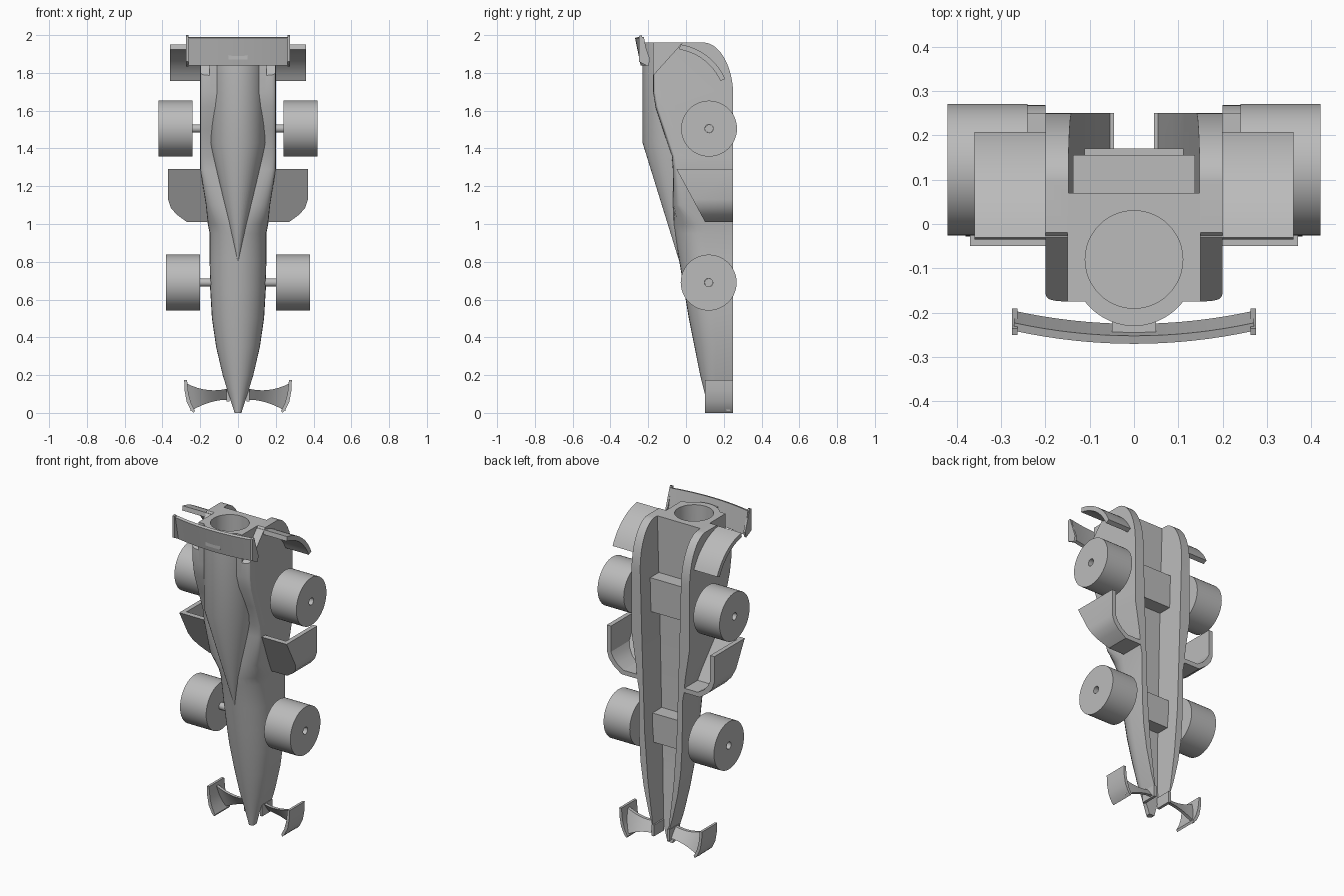
import bpy, bmesh
from math import sin, cos, pi, radians

cube = bpy.data.objects.get("Cube")
if cube:
    bpy.data.objects.remove(cube)

grey = bpy.data.materials.new("plain_grey")
grey.use_nodes = True
grey.diffuse_color = (0.5, 0.5, 0.5, 1)
grey.node_tree.nodes["Principled BSDF"].inputs["Base Color"].default_value = (0.5, 0.5, 0.5, 1)


def loft(name, rings, closed=False, smooth=True):
    """Skin a list of equal-length rings; cap the ends or join last to first."""
    bm = bmesh.new()
    rows = [[bm.verts.new(p) for p in ring] for ring in rings]
    n = len(rows[0])
    pairs = list(zip(rows, rows[1:])) + ([(rows[-1], rows[0])] if closed else [])
    for a, b in pairs:
        for i in range(n):
            j = (i + 1) % n
            bm.faces.new((a[i], a[j], b[j], b[i]))
    if not closed:
        bm.faces.new(rows[0])
        bm.faces.new(rows[-1])
    bmesh.ops.recalc_face_normals(bm, faces=bm.faces)
    mesh = bpy.data.meshes.new(name)
    bm.to_mesh(mesh)
    bm.free()
    mesh.materials.append(grey)
    ob = bpy.data.objects.new(name, mesh)
    bpy.context.collection.objects.link(ob)
    if smooth:
        shade(ob)
    return ob


def activate(ob):
    bpy.ops.object.select_all(action='DESELECT')
    ob.select_set(True)
    bpy.context.view_layer.objects.active = ob


def shade(ob):
    activate(ob)
    bpy.ops.object.shade_smooth_by_angle(angle=radians(25))


def cut(ob, cutter):
    """Subtract the cutter and remove it."""
    activate(ob)
    mod = ob.modifiers.new("cut", 'BOOLEAN')
    mod.operation, mod.solver, mod.object = 'DIFFERENCE', 'EXACT', cutter
    bpy.ops.object.modifier_apply(modifier=mod.name)
    bpy.data.objects.remove(cutter)


def across(name, profile, x0, x1, **kw):
    """Prism along x from a (y, z) profile."""
    return loft(name, [[(x, y, z) for y, z in profile] for x in (x0, x1)], **kw)


def box(name, x0, x1, y0, y1, z0, z1):
    return across(name, [(y0, z0), (y1, z0), (y1, z1), (y0, z1)], x0, x1)


def circle(r, n=48):
    return [(r * cos(2 * pi * i / n), r * sin(2 * pi * i / n)) for i in range(n)]


def bore(name, y, r, z0, z1):
    return loft(name, [[(a, y + b, z) for a, b in circle(r)] for z in (z0, z1)])


# Main body: rounded nose growing into a boxy rear
FLOOR = 0.25


def body_ring(z, w, top, e):
    s = min(top + (w if e > 0.9 else 0.06), FLOOR - 0.03)
    arc = []
    for i in range(17):
        t = pi * i / 16
        c = cos(t)
        x = w * abs(c) ** e * (1 if c > 0 else -1) if abs(c) > 1e-6 else 0
        arc.append((x, s - (s - top) * max(sin(t), 0) ** e, z))
    return [(w, FLOOR, z)] + arc + [(-w, FLOOR, z)]


sections = [(0, .018, .12, 1), (.05, .034, .11, 1), (.1, .05, .10, 1), (.2, .081, .075, 1),
            (.35, .116, .045, 1), (.5, .138, .015, 1), (.65, .147, -.01, 1), (.8, .15, -.035, 1),
            (.95, .15, -.06, 1), (1.0, .16, -.07, .95), (1.1, .17, -.07, .6), (1.29, .2, -.07, .3),
            (1.36, .2, -.075, .2), (1.5, .2, -.122, .2), (1.62, .2, -.162, .2),
            (1.7, .2, -.175, .2), (1.96, .2, -.175, .2)]
body = loft("body", [body_ring(*s) for s in sections], smooth=False)

# Open tapered channel along the underside
channel = [(-.1, .05, .165), (.1, .05, .15), (.4, .088, .1), (.69, .11, .08), (1.3, .13, .07), (2.1, .152, .07)]
cut(body, loft("channel_cutter", [[(w, f, z), (w, .4, z), (-w, .4, z), (-w, f, z)]
                                  for z, w, f in channel], smooth=False))

# Rounded rear corner, shoulder chamfers and rear bore
corner = [(.09 + .16 * sin(t * pi / 24), 1.68 + .281 * cos(t * pi / 24)) for t in range(13)]
cut(body, across("corner_cutter", corner + [(.4, 1.68), (.4, 2.1), (.09, 2.1)], -.5, .5, smooth=False))
for side in (1, -1):
    cut(body, across("shoulder_cutter", [(-.19, 1.77), (-.01, 1.97), (-.01, 2.1), (-.3, 2.1), (-.3, 1.77)],
                     .15 * side, .4 * side, smooth=False))
cut(body, bore("bore_cutter", -.08, .11, 1.4, 2.1))
shade(body)

# Pointed cowl running up the top of the body
def cowl_ring(z, w, base, top):
    return [(w * cos(pi * i / 24), base - (base - top) * sin(pi * i / 24), z) for i in range(25)] + \
           [(-w, base + .05, z), (w, base + .05, z)]


cowl = loft("cowl", [cowl_ring(.8, .002, -.03, -.035), cowl_ring(1.43, .147, -.07, -.23),
                     cowl_ring(1.96, .147, -.07, -.23)], smooth=False)
cut(cowl, bore("bore_cutter", -.08, .11, 1.4, 2.1))
shade(cowl)

# Axle blocks inside the channel
box("rear_axle_block", -.138, .138, .06, .155, 1.4, 1.61)
box("front_axle_block", -.112, .112, .07, .17, .6, .78)

# Rear wing: curved blade, end plates and mount
blade = [(-.27, 1.985), (-.252, 1.99), (-.225, 1.85), (-.24, 1.84)]
loft("rear_wing", [[(x, y + .4 * x * x, z) for y, z in blade]
                   for x in [.27 * (i / 8 - 1) for i in range(17)]])
box("rear_wing_mount", -.05, .05, -.25, -.215, 1.87, 1.95)


def wheel(name, side, x0, x1, y, z, r, hole):
    rings = [[(side * x, y + a, z + b) for a, b in circle(rad)]
             for x, rad in ((x0, r), (x1, r), (x1, hole), (x0, hole))]
    loft(name, rings, closed=True)


def axle(name, half, y, z):
    loft(name, [[(x, y + a, z + b) for a, b in circle(.0215, 24)] for x in (-half, half)])


axle("front_axle", .3, .12, .69)
axle("rear_axle", .34, .122, 1.505)


def pod(name, side, inset, top):
    outline = [(.14, 1.01 + inset), (.27 - inset / 2, 1.01 + inset), (.325 - inset, 1.05 + inset / 2),
               (.355 - inset, 1.085 + inset / 2), (.37 - inset, 1.13), (.37 - inset, top), (.14, top)]
    front = [(side * x, -.05 + (1.29 - z) * .54 + inset * 1.2, z) for x, z in outline]
    back = [(side * x, FLOOR + inset, z) for x, z in outline]
    return loft(name, [front, back], smooth=False)


for side, label in ((1, "left"), (-1, "right")):
    wheel(label + "_front_wheel", side, .2, .38, .12, .69, .148, .022)
    wheel(label + "_rear_wheel", side, .24, .42, .122, 1.505, .148, .022)

    # Hollow side pod
    shell = pod(label + "_side_pod", side, 0, 1.29)
    cut(shell, pod("pod_cutter", side, .028, 1.4))
    shade(shell)

    # Curved rear fender
    angles = [radians(24 + 57 * i / 12) for i in range(13)]
    arc = [(-.08 + r * cos(a), 1.64 + r * sin(a))
           for r, seq in ((.315, angles), (.287, angles[::-1])) for a in seq]
    across(label + "_fender", arc, side * .15, side * .36)

    # Rear wing end plate
    across(label + "_rear_wing_end", [(-.25, 1.995), (-.235, 2.0), (-.19, 1.87), (-.2, 1.835), (-.25, 1.86)],
           side * .262, side * .275)

    # Front wing: flared blade with inner and outer plates
    rings = []
    for i in range(9):
        t = i / 8
        hi, lo = .13 - .06 * t + .085 * t * t, .07 - .06 * t * t
        rings.append([(side * (.05 + .22 * t - .02 * t * (y > .2)), y, z)
                      for y, z in ((.17, hi), (.19, hi), (.235, lo), (.215, lo))])
    loft(label + "_front_wing", rings)
    box(label + "_front_wing_root", side * .045, side * .062, .15, .25, .06, .13)
    end = [(.27, .175), (.285, .175), (.283, .12), (.272, .06), (.25, .015), (.235, 0),
           (.228, .012), (.248, .05), (.262, .1)]
    loft(label + "_front_wing_end", [[(side * x, y, z) for x, z in end] for y in (.1, .25)])
